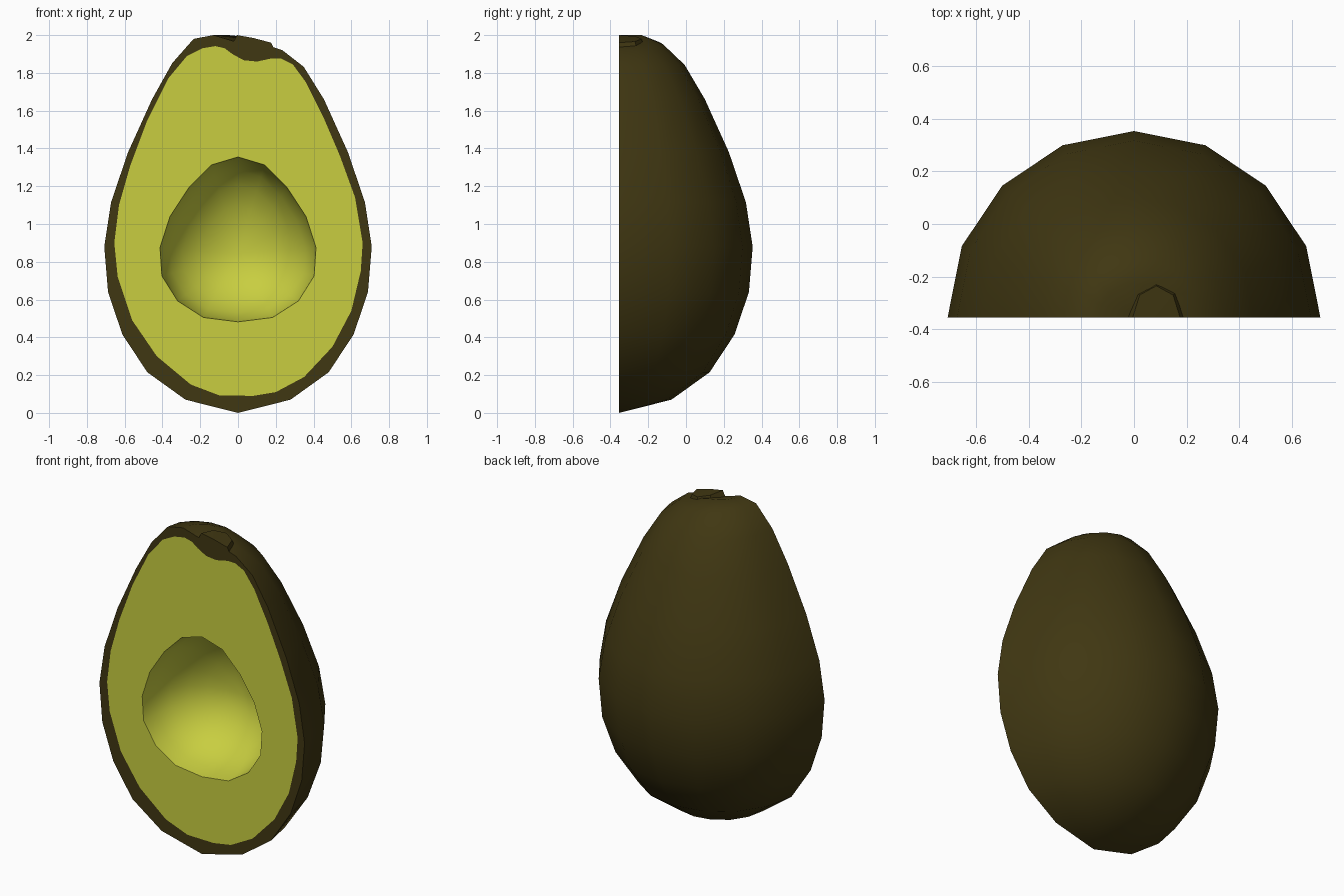
import bpy, bmesh, math
from mathutils import Vector

if "Cube" in bpy.data.objects:
    bpy.data.objects.remove(bpy.data.objects["Cube"])

CUT = -0.355          # plane of the sliced face
N = 8                 # segments around the half body


def material(name, rgb):
    m = bpy.data.materials.new(name)
    m.diffuse_color = (*rgb, 1)
    m.use_nodes = True
    m.node_tree.nodes["Principled BSDF"].inputs["Base Color"].default_value = m.diffuse_color
    return m


SKIN = material("dark olive skin", (0.051, 0.038, 0.006))
FLESH = material("yellow green flesh", (0.578, 0.617, 0.051))


def finish(bm, name, mat, ref=None, inward=False, smooth=True):
    """Orient faces away from (or towards) ref and make the object."""
    bm.normal_update()
    for f in bm.faces:
        d = f.normal.dot(f.calc_center_median() - Vector(ref))
        if (d < 0) != inward:
            f.normal_flip()
        f.smooth = smooth
    me = bpy.data.meshes.new(name)
    bm.to_mesh(me)
    bm.free()
    me.materials.append(mat)
    ob = bpy.data.objects.new(name, me)
    bpy.context.collection.objects.link(ob)
    return ob


def skin_rings(bm, rings, closed):
    """Quads between successive rings; single-point rings become fans."""
    vr = [[bm.verts.new(p) for p in r] for r in rings]
    for a, b in zip(vr, vr[1:]):
        n = max(len(a), len(b))
        for i in range(n if closed else n - 1):
            j = (i + 1) % n
            if len(a) == 1:
                bm.faces.new((a[0], b[i], b[j]))
            elif len(b) == 1:
                bm.faces.new((a[i], a[j], b[0]))
            else:
                bm.faces.new((a[i], a[j], b[j], b[i]))


def flat_ring(name, mat, loops):
    """Flat fill on the cut plane between an outer and an inner outline."""
    bm = bmesh.new()
    edges = []
    for loop in loops:
        vs = [bm.verts.new((x, CUT, z)) for x, z in loop]
        edges += [bm.edges.new((vs[i - 1], vs[i])) for i in range(len(vs))]
    bmesh.ops.triangle_fill(bm, edges=edges, use_beauty=True, normal=(0, -1, 0))
    finish(bm, name, mat, (0, 5, 1), smooth=False)


# Skin shell: half lathe, (radius, height, drop towards the right side)
levels = [(0.278, 0.07, 0), (0.48, 0.215, 0), (0.612, 0.415, 0), (0.688, 0.64, 0),
          (0.708, 0.88, 0), (0.672, 1.115, 0), (0.582, 1.38, 0), (0.455, 1.66, 0),
          (0.348, 1.842, 0.01), (0.235, 1.95, 0.03), (0.13, 1.995, 0.04)]
rings = [[(0, CUT, 0)]]
for r, z, drop in levels:
    ring = []
    for i in range(N + 1):
        a = math.pi * i / N
        ring.append((r * math.cos(a), CUT + r * math.sin(a),
                     min(2.0, z - drop * math.cos(a))))
    rings.append(ring)
rings.append([(0.02, CUT, 1.955)])
bm = bmesh.new()
skin_rings(bm, rings, False)
finish(bm, "skin_shell", SKIN, (0, CUT, 0.95))

# Outline of the shell on the cut plane
skin_line = [(r[0][0], r[0][2]) for r in rings]
skin_line += [(r[-1][0], r[-1][2]) for r in reversed(rings[1:-1])]

# Flesh outline with the dip below the stem
flesh_line = [(0.08, 0.09), (0.2, 0.11), (0.35, 0.19), (0.5, 0.35), (0.6, 0.54),
              (0.65, 0.75), (0.66, 0.9), (0.62, 1.14), (0.54, 1.36), (0.45, 1.57),
              (0.36, 1.75), (0.29, 1.845), (0.23, 1.875), (0.18, 1.877), (0.1, 1.86),
              (0.03, 1.867), (-0.03, 1.9), (-0.07, 1.93), (-0.12, 1.942), (-0.19, 1.93),
              (-0.27, 1.89), (-0.37, 1.77), (-0.48, 1.55), (-0.57, 1.31), (-0.63, 1.1),
              (-0.655, 0.9), (-0.637, 0.72), (-0.56, 0.49), (-0.43, 0.3), (-0.25, 0.15),
              (-0.1, 0.093)]

# Pit outline, mirrored
half = [(0.14, 1.313), (0.26, 1.193), (0.36, 1.04), (0.413, 0.875),
        (0.403, 0.725), (0.32, 0.593), (0.183, 0.505)]
pit_line = [(0, 1.355)] + half + [(0, 0.482)] + [(-x, z) for x, z in reversed(half)]

flat_ring("skin_rim", SKIN, [skin_line, flesh_line])
flat_ring("flesh_face", FLESH, [flesh_line, pit_line])

# Pit hollow: rounded bowl sinking into the flesh
pc, depth = 0.84, 0.40
bowl = []
for k in range(6):
    t = math.pi / 2 * k / 6
    s = math.cos(t)
    bowl.append([(x * s, CUT + depth * math.sin(t), pc + (z - pc) * s)
                 for x, z in pit_line])
bowl.append([(0, CUT + depth, pc)])
bm = bmesh.new()
skin_rings(bm, bowl, True)
finish(bm, "pit_hollow", FLESH, (0, CUT - 0.05, pc), inward=True)

# Stem nub: half stub, slanted down to the right, closed at the front
base, top = [], []
for i in range(5):
    a = math.pi * i / 4
    c, s = math.cos(a), math.sin(a)
    base.append((0.08 + 0.12 * c, CUT + 0.14 * s, 1.92 - 0.01 * c))
    top.append((0.085 + 0.09 * c, CUT + 0.12 * s, 1.98 - 0.02 * c))
bm = bmesh.new()
skin_rings(bm, [base, top, [(0.08, CUT, 1.985)]], False)
bm.verts.ensure_lookup_table()
v = bm.verts
bm.faces.new((v[0], v[5], v[10], v[9], v[4]))
finish(bm, "stem_nub", SKIN, (0.08, CUT + 0.04, 1.93), smooth=False)
